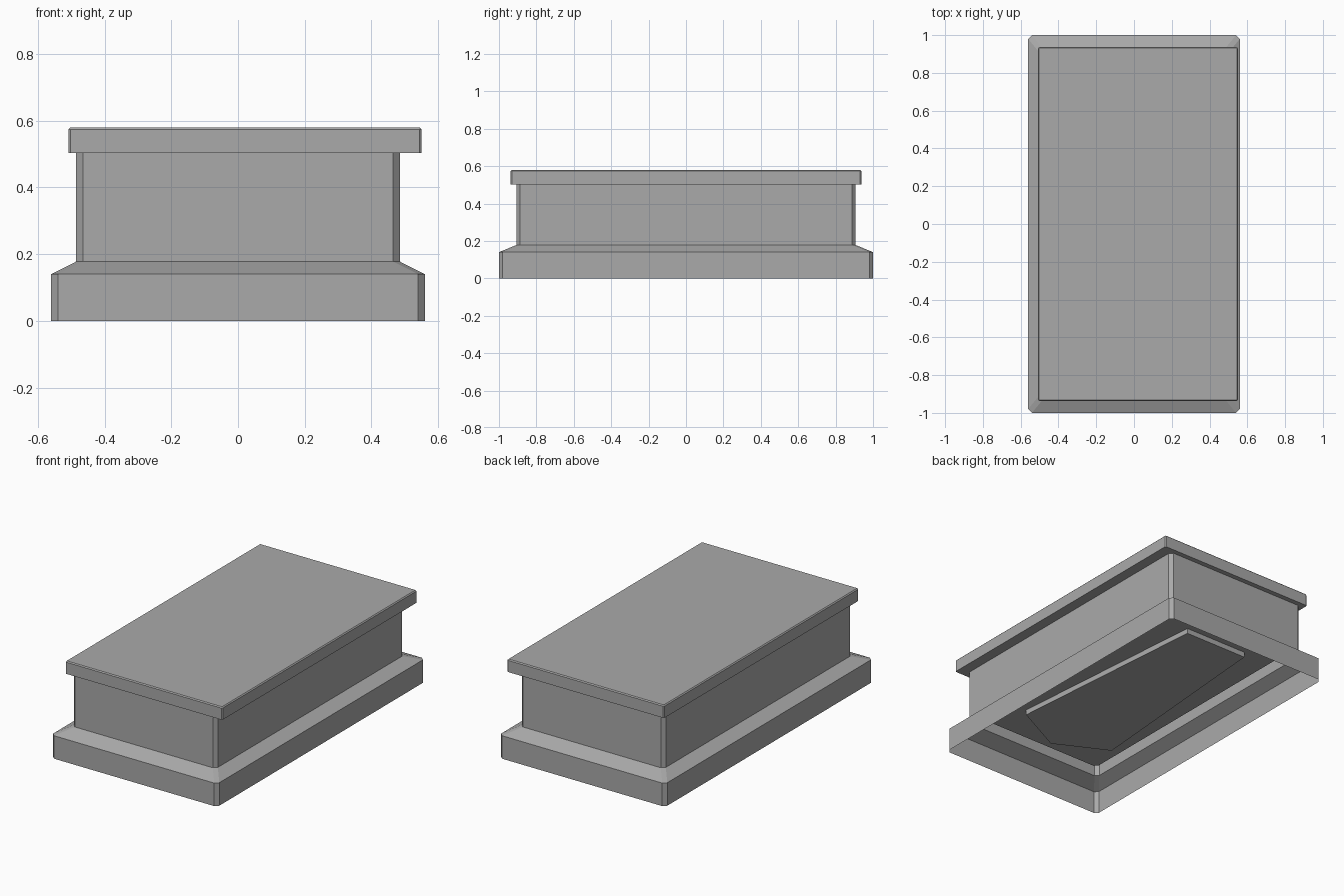
import bpy
import bmesh

cube = bpy.data.objects.get("Cube")
if cube:
    bpy.data.objects.remove(cube, do_unlink=True)

STONE = (0.4, 0.4, 0.4, 1)
stone = bpy.data.materials.new("grey stone")
stone.use_nodes = True
stone.diffuse_color = STONE
stone.node_tree.nodes["Principled BSDF"].inputs["Base Color"].default_value = STONE


def chamfered(hx, hy, cut=0.02, shift=0):
    """Rectangle outline with cut corners, counter-clockwise."""
    right = [(hx, hy - cut), (hx - cut, hy)]
    upper = right + [(-x, y) for x, y in reversed(right)]
    return [(x + shift, y) for x, y in upper + [(-x, -y) for x, y in upper]]


def loft(name, rings, cap_bottom=False, cap_top=False):
    """Skin a stack of (outline, height) rings."""
    bm = bmesh.new()
    loops = [[bm.verts.new((x, y, z)) for x, y in outline] for outline, z in rings]
    for low, high in zip(loops, loops[1:]):
        for i in range(len(low)):
            j = (i + 1) % len(low)
            bm.faces.new((low[i], low[j], high[j], high[i]))
    if cap_bottom:
        bm.faces.new(list(reversed(loops[0])))
    if cap_top:
        bm.faces.new(loops[-1])
    mesh = bpy.data.meshes.new(name)
    bm.to_mesh(mesh)
    bm.free()
    mesh.materials.append(stone)
    obj = bpy.data.objects.new(name, mesh)
    bpy.context.collection.objects.link(obj)


# Plinth, sloped ledge, outer walls, rim, then the hollow down to its floor
foot = chamfered(0.56, 1)
wall = chamfered(0.485, 0.907)
hollow = chamfered(0.407, 0.822)
loft("chest", [(foot, 0), (foot, 0.14), (wall, 0.178), (wall, 0.503),
               (hollow, 0.503), (hollow, 0.177)], cap_top=True)

# Tapered casket resting in the hollow, its base just through the floor
half = [(0.32, -0.58), (0.213, 0.73)]
casket = [(0, -0.742)] + half + [(-x, y) for x, y in reversed(half)]
loft("casket", [(casket, 0.145), (casket, 0.42)], cap_bottom=True, cap_top=True)

# Lid slab, slightly off centre, with fine bevels
slab = chamfered(0.529, 0.937, 0.006, 0.021)
slab_top = chamfered(0.523, 0.931, 0.003, 0.021)
loft("lid", [(slab, 0.503), (slab, 0.574), (slab_top, 0.58)], cap_bottom=True, cap_top=True)
